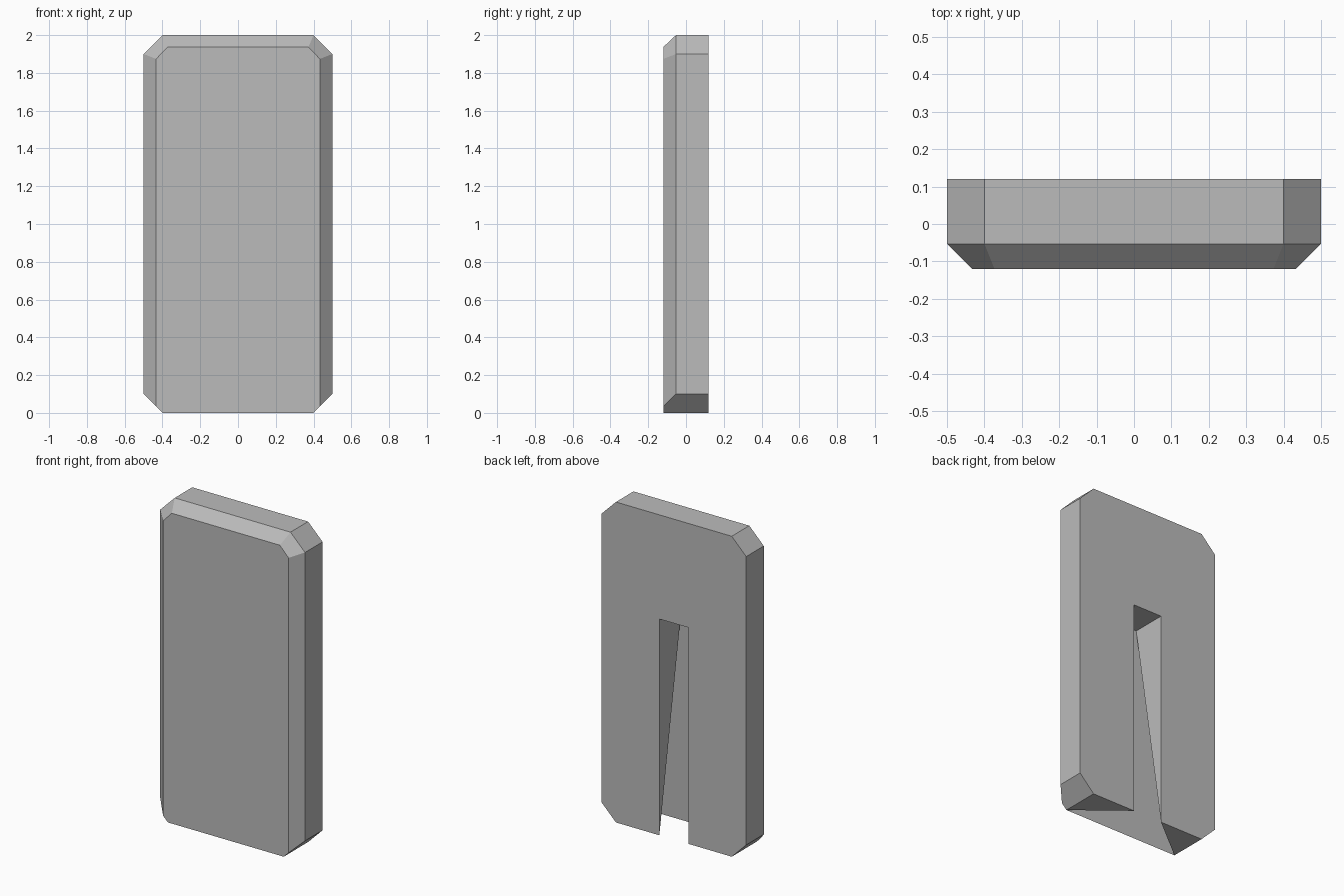
import bpy
import bmesh

cube = bpy.data.objects.get("Cube")
if cube:
    bpy.data.objects.remove(cube, do_unlink=True)

BACK, EDGE, FRONT = 0.12, -0.053, -0.12    # depths of the three outlines
SLOT_FLOOR = -0.1

stone = bpy.data.materials.new("plain_grey")
stone.use_nodes = True
grey = (0.5, 0.5, 0.5, 1)
stone.diffuse_color = grey
stone.node_tree.nodes["Principled BSDF"].inputs["Base Color"].default_value = grey

bm = bmesh.new()


def half_outline(side, y, points):
    return [bm.verts.new((side * x, y, z)) for x, z in points]


# Clipped-corner outlines and slot corners, one half per side
outer = [(0.4, 0), (0.5, 0.1), (0.5, 1.9), (0.4, 2)]
inset = [(0.4, 0), (0.433, 0.033), (0.433, 1.874), (0.373, 1.937)]
halves = []
for side in (1, -1):
    back = half_outline(side, BACK, outer)
    edge = half_outline(side, EDGE, outer[1:])
    front = half_outline(side, FRONT, inset)
    foot, roof = half_outline(side, BACK, [(0.1, 0), (0.1, 1.35)])
    deep = half_outline(side, SLOT_FLOOR, [(0.1, 1.35)])[0]
    halves.append((back, edge, front, foot, roof, deep))

    # Rim: bottom corner, side and top corner, then their front bevels
    bm.faces.new([back[0], back[1], edge[0], front[1], front[0]])
    for i in range(2):
        bm.faces.new([back[i + 1], back[i + 2], edge[i + 1], edge[i]])
        bm.faces.new([edge[i], edge[i + 1], front[i + 2], front[i + 1]])

    # Foot, slot wall and its undercut
    bm.faces.new([back[0], foot, front[0]])
    bm.faces.new([roof, deep, foot])
    bm.faces.new([deep, front[0], foot])

# Faces that span both halves
(lb, le, lf, l_foot, l_roof, l_deep), (rb, re, rf, r_foot, r_roof, r_deep) = halves
bm.faces.new(lf + rf[::-1])                                        # front
bm.faces.new(lb + rb[::-1] + [r_foot, r_roof, l_roof, l_foot])     # back
bm.faces.new([lb[3], rb[3], re[2], le[2]])                         # top
bm.faces.new([le[2], re[2], rf[3], lf[3]])                         # top bevel
bm.faces.new([l_roof, r_roof, r_deep, l_deep])                     # slot roof
bm.faces.new([l_deep, r_deep, rf[0], lf[0]])                       # slot floor

bmesh.ops.recalc_face_normals(bm, faces=bm.faces)
mesh = bpy.data.meshes.new("slotted_slab")
bm.to_mesh(mesh)
bm.free()
mesh.materials.append(stone)
slab = bpy.data.objects.new("slotted_slab", mesh)
bpy.context.collection.objects.link(slab)
